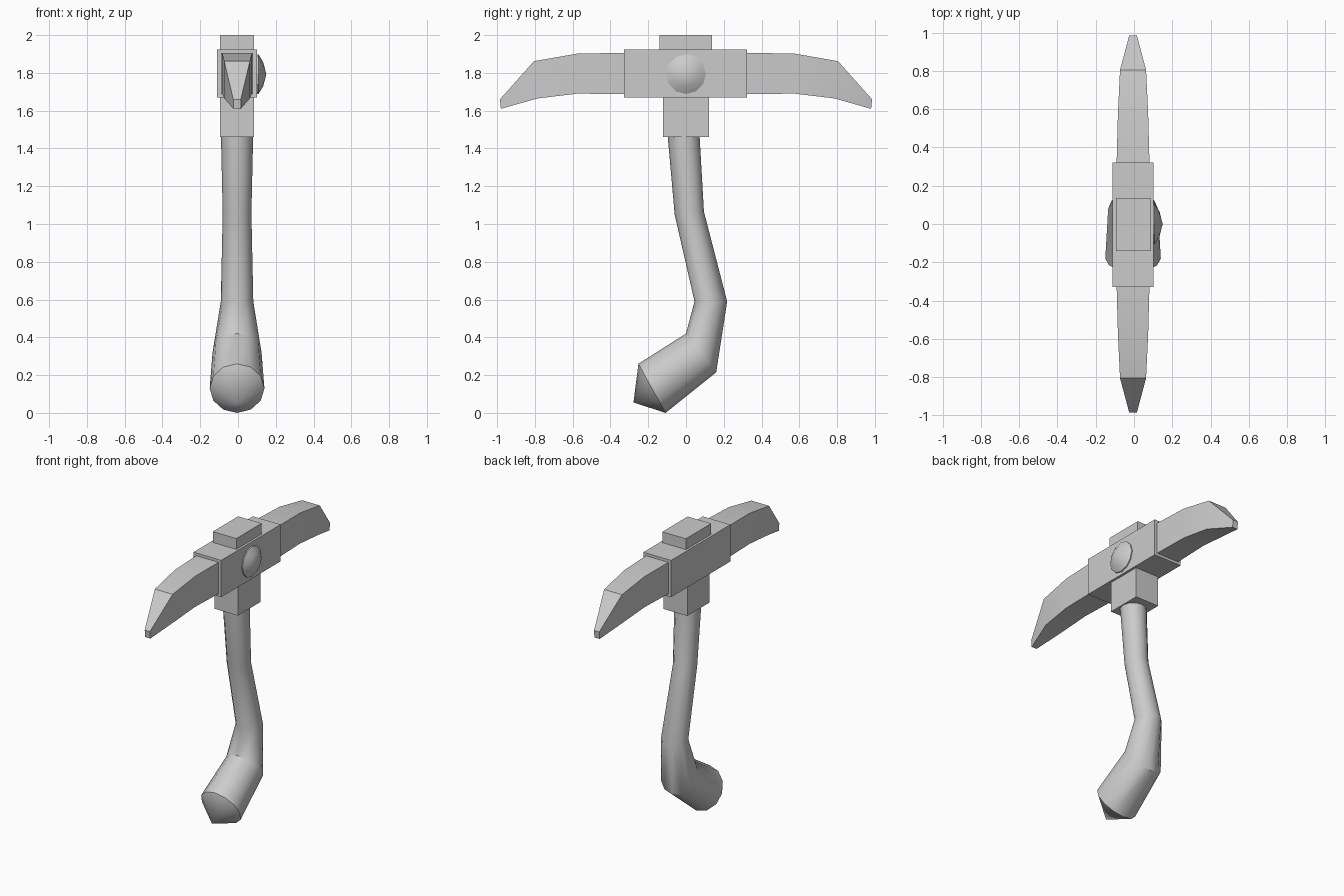
import bpy, bmesh, math
from mathutils import Vector

if "Cube" in bpy.data.objects:
    bpy.data.objects.remove(bpy.data.objects["Cube"])

CX = -0.005  # the tool's centre plane; the rivet sticks out on one side


def finish(name, bm, angle=None):
    bmesh.ops.recalc_face_normals(bm, faces=bm.faces)
    me = bpy.data.meshes.new(name)
    bm.to_mesh(me)
    bm.free()
    ob = bpy.data.objects.new(name, me)
    bpy.context.collection.objects.link(ob)
    if angle:
        bpy.ops.object.select_all(action='DESELECT')
        ob.select_set(True)
        bpy.context.view_layer.objects.active = ob
        bpy.ops.object.shade_smooth_by_angle(angle=math.radians(angle))
    return ob


def loft(name, rings, angle, tip=None):
    """Skin closed rings; close with flat caps, or a fan to a tip at the end."""
    bm = bmesh.new()
    vs = [[bm.verts.new(p) for p in r] for r in rings]
    n = len(vs[0])
    for a, b in zip(vs, vs[1:]):
        for i in range(n):
            j = (i + 1) % n
            bm.faces.new((a[i], a[j], b[j], b[i]))
    bm.faces.new(vs[0])
    if tip is None:
        bm.faces.new(vs[-1])
    else:
        t = bm.verts.new(tip)
        for i in range(n):
            bm.faces.new((vs[-1][i], vs[-1][(i + 1) % n], t))
    return finish(name, bm, angle)


def box(name, hx, y0, y1, z0, z1):
    bm = bmesh.new()
    bmesh.ops.create_cube(bm, size=1)
    for v in bm.verts:
        v.co = (CX + 2 * hx * v.co.x,
                (y0 + y1) / 2 + (y1 - y0) * v.co.y,
                (z0 + z1) / 2 + (z1 - z0) * v.co.z)
    return finish(name, bm)


def ring(front, back, hw, n=12):
    """Elliptical ring spanning two (y, z) points, half-width hw along x."""
    f, b = Vector((CX, *front)), Vector((CX, *back))
    c, r = (f + b) / 2, (b - f) / 2
    return [c + r * math.cos(a) + Vector((hw * math.sin(a), 0, 0))
            for a in (2 * math.pi * i / n for i in range(n))]


# Crooked handle with a domed butt
handle_path = [
    ((-0.10, 1.50), (0.07, 1.50), 0.086),
    ((-0.06, 1.05), (0.095, 1.065), 0.076),
    ((0.045, 0.59), (0.218, 0.59), 0.086),
    ((0.0, 0.42), (0.16, 0.215), 0.13),
    ((-0.252, 0.26), (-0.108, 0.0), 0.145),
]
loft("handle", [ring(*p) for p in handle_path], 38, tip=(CX, -0.278, 0.055))

# Collar, head block and top of the shaft
box("lower_collar", 0.09, -0.123, 0.122, 1.46, 1.70)
box("head_block", 0.106, -0.328, 0.322, 1.67, 1.925)
box("top_cap", 0.09, -0.14, 0.137, 1.88, 2.0)

# Two curved pick blades: (outer y top, z top, y bottom, z bottom, half width)
blade = [
    (0.28, 1.907, 0.28, 1.688, 0.087),
    (0.575, 1.902, 0.575, 1.69, 0.079),
    (0.805, 1.862, 0.785, 1.665, 0.068),
    (0.985, 1.66, 0.98, 1.61, 0.02),
]
for side, label in ((-1, "front"), (1, "back")):
    loft(label + "_blade",
         [[(CX - w, side * yt, zt), (CX + w, side * yt, zt),
           (CX + w, side * yb, zb), (CX - w, side * yb, zb)]
          for yt, zt, yb, zb, w in blade], 30)

# Domed rivet on the right side
rivet = [[(x, r * math.sin(a), 1.793 + r * math.cos(a))
          for a in (2 * math.pi * i / 12 for i in range(12))]
         for x, r in ((0.08, 0.105), (0.108, 0.105), (0.133, 0.065))]
loft("rivet", rivet, 20, tip=(0.15, 0, 1.793))
